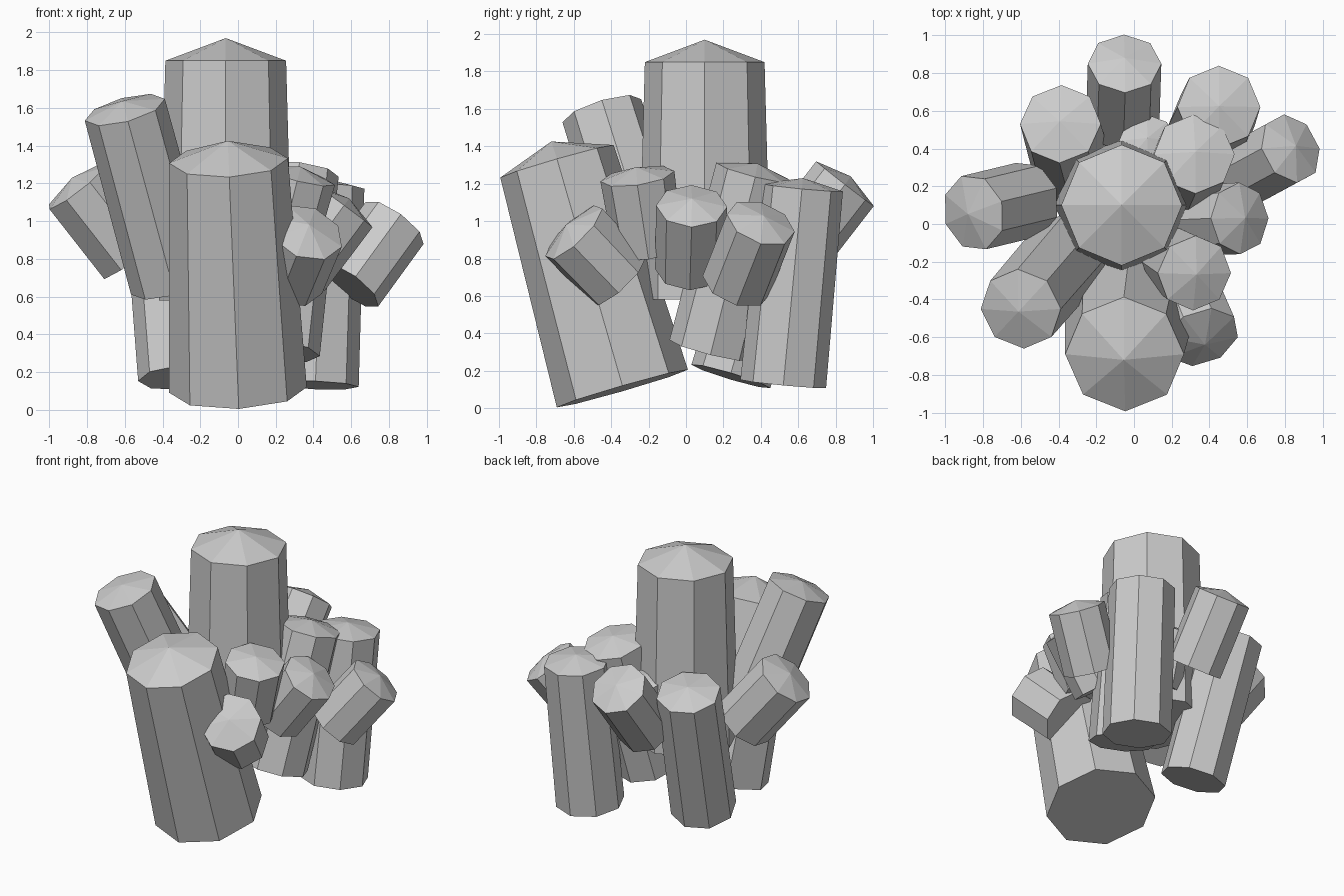
import bpy, bmesh, math
from mathutils import Vector

if "Cube" in bpy.data.objects:
    bpy.data.objects.remove(bpy.data.objects["Cube"])


def crystal(name, base, top, r_base, r_top, tip, sides=8, phase=0.0):
    """Tapered prism from base centre to shoulder centre, capped by a low point."""
    base, top = Vector(base), Vector(top)
    axis = (top - base).normalized()
    # frame across the axis, with v pointing towards the back
    u = Vector((0, 1, 0)).cross(axis).normalized()
    v = axis.cross(u)
    bm = bmesh.new()

    def ring(centre, r):
        out = []
        for i in range(sides):
            a = -math.pi / 2 + phase + 2 * math.pi * i / sides
            out.append(bm.verts.new(centre + r * (math.cos(a) * u + math.sin(a) * v)))
        return out

    low, high = ring(base, r_base), ring(top, r_top)
    apex = bm.verts.new(top + axis * tip)
    bm.faces.new(low[::-1])
    for i in range(sides):
        j = (i + 1) % sides
        bm.faces.new((low[i], low[j], high[j], high[i]))
        bm.faces.new((high[i], high[j], apex))
    bmesh.ops.recalc_face_normals(bm, faces=bm.faces)
    mesh = bpy.data.meshes.new(name)
    bm.to_mesh(mesh)
    bm.free()
    obj = bpy.data.objects.new(name, mesh)
    bpy.context.collection.objects.link(obj)
    return obj


# Tall crystals
crystal("centre_crystal", (-0.065, 0.10, 0.58), (-0.065, 0.10, 1.85), 0.355, 0.32, 0.12)
crystal("front_crystal", (0.0, -0.34, 0.105), (-0.05, -0.69, 1.32), 0.365, 0.315, 0.11, 8, 0.0)
crystal("front_left_crystal", (-0.35, -0.16, 0.67), (-0.60, -0.45, 1.59), 0.225, 0.22, 0.05)
crystal("back_left_crystal", (-0.31, 0.24, 0.17), (-0.39, 0.53, 1.14), 0.22, 0.215, 0.05)
crystal("back_right_crystal", (0.41, 0.52, 0.13), (0.45, 0.62, 1.18), 0.23, 0.22, 0.05)
crystal("inner_right_crystal", (0.21, 0.13, 0.31), (0.32, 0.37, 1.26), 0.225, 0.215, 0.05)

# Short leaning crystals
crystal("left_short_crystal", (-0.56, 0.13, 0.82), (-0.85, 0.06, 1.19), 0.205, 0.205, 0.05, 8, 0.3)
crystal("back_short_crystal", (-0.06, 0.54, 0.80), (-0.05, 0.85, 1.20), 0.195, 0.195, 0.05)
crystal("far_right_short_crystal", (0.59, 0.27, 0.66), (0.83, 0.40, 0.99), 0.19, 0.19, 0.05)
crystal("right_short_crystal", (0.31, 0.02, 0.74), (0.56, 0.03, 1.08), 0.185, 0.19, 0.05)
crystal("inner_short_crystal", (0.22, -0.20, 0.84), (0.32, -0.26, 1.24), 0.185, 0.20, 0.05)
crystal("front_right_short_crystal", (0.26, -0.36, 0.69), (0.36, -0.60, 0.94), 0.20, 0.205, 0.06)
crystal("small_back_crystal", (0.05, 0.31, 0.70), (0.07, 0.44, 1.07), 0.15, 0.15, 0.05)
